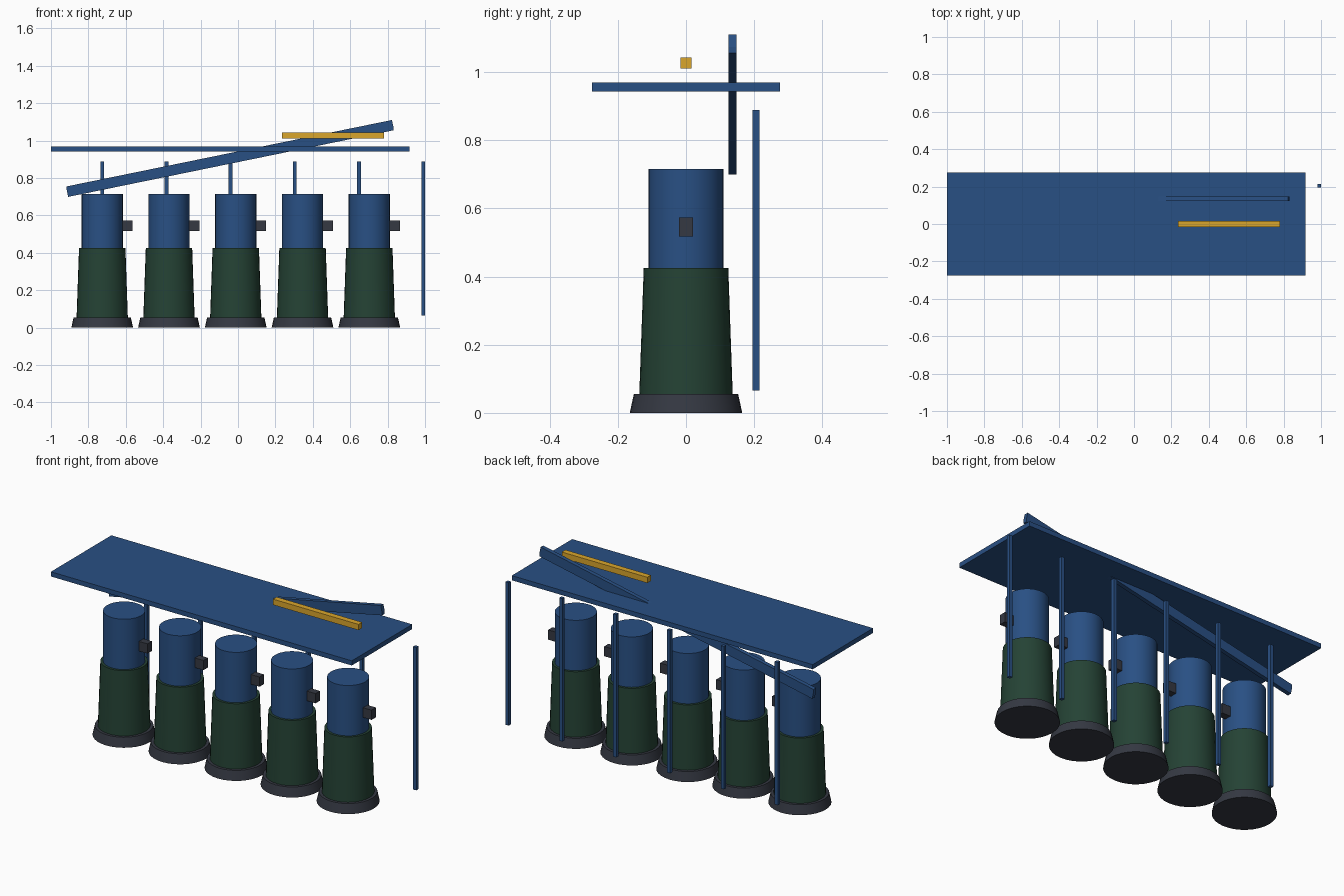
import bpy, bmesh, math

if "Cube" in bpy.data.objects:
    bpy.data.objects.remove(bpy.data.objects["Cube"])


def material(name, rgb):
    m = bpy.data.materials.new(name)
    m.diffuse_color = (*rgb, 1)
    m.use_nodes = True
    m.node_tree.nodes["Principled BSDF"].inputs["Base Color"].default_value = m.diffuse_color
    return m


BLUE = material("blue", (0.022, 0.08, 0.23))
GREEN = material("green", (0.018, 0.055, 0.035))
DARK = material("charcoal", (0.035, 0.04, 0.055))
YELLOW = material("yellow", (0.7, 0.38, 0.025))


def box(name, lo, hi, mat):
    center = [(a + b) / 2 for a, b in zip(lo, hi)]
    size = [b - a for a, b in zip(lo, hi)]
    bpy.ops.mesh.primitive_cube_add(size=1, location=center)
    ob = bpy.context.object
    ob.name = name
    for v in ob.data.vertices:
        v.co = [c * s for c, s in zip(v.co, size)]
    ob.data.materials.append(mat)
    return ob


def drum(name, x, r_low, r_high, z_low, z_high, mat):
    bpy.ops.mesh.primitive_cone_add(vertices=32, radius1=r_low, radius2=r_high,
                                    depth=z_high - z_low,
                                    location=(x, 0, (z_low + z_high) / 2))
    ob = bpy.context.object
    ob.name = name
    ob.data.materials.append(mat)
    bpy.ops.object.shade_smooth_by_angle(angle=math.radians(30))
    return ob


def prism(name, outline, y_low, y_high, mat):
    # Extrude an x-z outline along y
    bm = bmesh.new()
    face = bm.faces.new([bm.verts.new((x, y_low, z)) for x, z in outline])
    ext = bmesh.ops.extrude_face_region(bm, geom=[face])["geom"]
    for v in ext:
        if isinstance(v, bmesh.types.BMVert):
            v.co.y = y_high
    bmesh.ops.recalc_face_normals(bm, faces=bm.faces)
    mesh = bpy.data.meshes.new(name)
    bm.to_mesh(mesh)
    bm.free()
    mesh.materials.append(mat)
    ob = bpy.data.objects.new(name, mesh)
    bpy.context.collection.objects.link(ob)
    return ob


# Row of five tanks: foot, tapered body, upper cylinder, side box
for i in range(5):
    x = -0.726 + 0.357 * i
    drum(f"tank_foot_{i + 1}", x, 0.165, 0.153, 0, 0.055, DARK)
    drum(f"tank_body_{i + 1}", x, 0.137, 0.124, 0.055, 0.425, GREEN)
    drum(f"tank_top_{i + 1}", x, 0.11, 0.11, 0.425, 0.715, BLUE)
    box(f"tank_side_box_{i + 1}", (x + 0.105, -0.02, 0.517),
        (x + 0.163, 0.02, 0.573), DARK)

# Posts along the back
for i in range(6):
    x = -0.726 + 0.3432 * i
    box(f"rear_post_{i + 1}", (x - 0.01, 0.195, 0.065),
        (x + 0.01, 0.215, 0.888), BLUE)

# Flat roof and the yellow bar floating over it
box("roof_panel", (-1, -0.275, 0.942), (0.918, 0.275, 0.969), BLUE)
box("yellow_bar", (0.235, -0.0165, 1.01), (0.78, 0.0165, 1.043), YELLOW)

# Sloping beam with clipped ends, passing through the roof
prism("sloping_beam", [(-0.916, 0.755), (-0.916, 0.737), (-0.908, 0.699),
                       (0.831, 1.055), (0.831, 1.073), (0.823, 1.11)],
      0.124, 0.148, BLUE)
